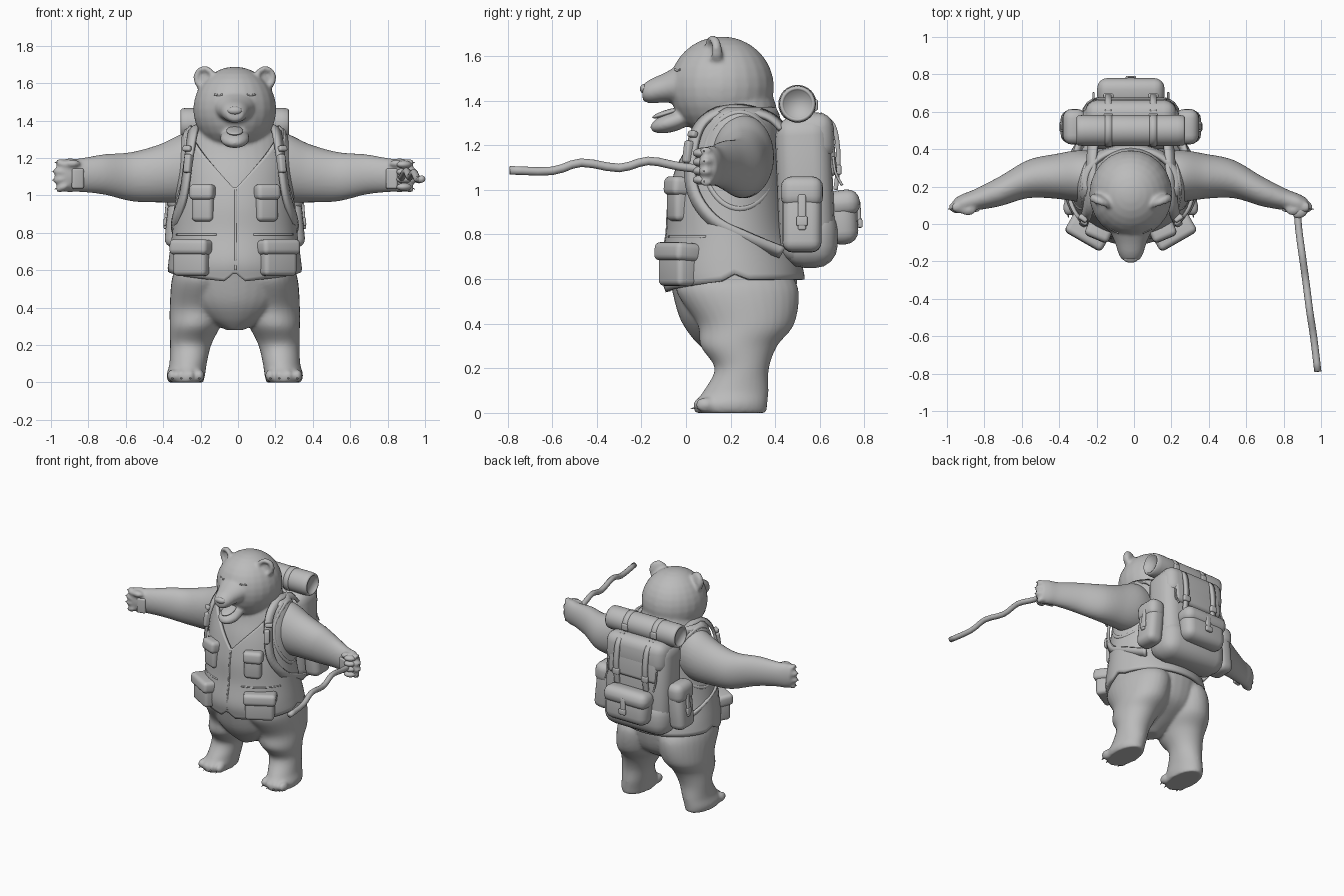
import bpy, bmesh, math
from mathutils import Vector, Matrix, Euler

old = bpy.data.objects.get("Cube")
if old:
    bpy.data.objects.remove(old, do_unlink=True)

grey = bpy.data.materials.new("plain grey")
grey.use_nodes = True
grey.diffuse_color = (0.5, 0.5, 0.5, 1)
grey.node_tree.nodes["Principled BSDF"].inputs["Base Color"].default_value = (0.5, 0.5, 0.5, 1)
MID = -0.017  # plane of symmetry


def make(name, bm, mirror=False):
    bmesh.ops.recalc_face_normals(bm, faces=bm.faces)
    for f in bm.faces:
        f.smooth = True
    mesh = bpy.data.meshes.new(name)
    bm.to_mesh(mesh)
    bm.free()
    mesh.materials.append(grey)
    ob = bpy.data.objects.new(name, mesh)
    ob.location.x = MID
    bpy.context.collection.objects.link(ob)
    if mirror:
        ob.modifiers.new("Mirror", 'MIRROR').use_mirror_merge = False
    return ob


def dense(rows, steps=6):
    # smooth resampling through a short list of key rows
    out = []
    for i in range(len(rows) - 1):
        a, b = rows[max(i - 1, 0)], rows[i]
        c, d = rows[i + 1], rows[min(i + 2, len(rows) - 1)]
        for k in range(steps):
            t = k / steps
            out.append(tuple(q + t * (r - p) / 2 + t * t * (p - 2.5 * q + 2 * r - s / 2)
                             + t ** 3 * (1.5 * (q - r) + (s - p) / 2)
                             for p, q, r, s in zip(a, b, c, d)))
    return out + [tuple(rows[-1])]


def loft(bm, rings):
    loops = [[bm.verts.new(p) for p in ring] for ring in rings]
    n = len(loops[0])
    for a, b in zip(loops, loops[1:]):
        for i in range(n):
            bm.faces.new((a[i], a[(i + 1) % n], b[(i + 1) % n], b[i]))
    bm.faces.new(loops[0])
    bm.faces.new(loops[-1])


def oval(centre, u, v, n=32):
    c, u, v = Vector(centre), Vector(u), Vector(v)
    return [c + u * math.cos(i * math.tau / n) + v * math.sin(i * math.tau / n) for i in range(n)]


def placed(loc, rot=(0, 0, 0), size=(1, 1, 1)):
    return Matrix.LocRotScale(Vector(loc), Euler(rot), Vector(size))


def ball(bm, loc, size, rot=(0, 0, 0)):
    bmesh.ops.create_uvsphere(bm, u_segments=24, v_segments=16, radius=1, matrix=placed(loc, rot, size))


def box(name, loc, size, rot=(0, 0, 0), bevel=0.02, mirror=False):
    bm = bmesh.new()
    bmesh.ops.create_cube(bm, size=1, matrix=placed((0, 0, 0), size=size))
    bmesh.ops.bevel(bm, geom=bm.edges[:], offset=bevel, segments=4, profile=0.5, affect='EDGES')
    bmesh.ops.transform(bm, matrix=placed(loc, rot), verts=bm.verts)
    return make(name, bm, mirror)


def tube(name, points, radius, mirror=False, closed=False):
    bm = bmesh.new()
    pts = [Vector(p) for p in points]
    rings = []
    for i, p in enumerate(pts):
        a, b = pts[max(i - 1, 0)], pts[min(i + 1, len(pts) - 1)]
        if closed and i in (0, len(pts) - 1):
            a, b = pts[-2], pts[1]
        q = (b - a).to_track_quat('Z', 'Y')
        rings.append(oval(p, q @ Vector((radius, 0, 0)), q @ Vector((0, radius, 0)), 12))
    loft(bm, rings)
    return make(name, bm, mirror)


def ribbon(name, points, width, mirror=False, core=(0, 0.22, 1.0), thick=0.02):
    bm = bmesh.new()
    pts = [Vector(p) for p in dense(points)]
    last = None
    for i, p in enumerate(pts):
        along = pts[min(i + 1, len(pts) - 1)] - pts[max(i - 1, 0)]
        side = along.cross(p - Vector(core)).normalized() * width / 2
        pair = bm.verts.new(p - side), bm.verts.new(p + side)
        if last:
            bm.faces.new((last[0], last[1], pair[1], pair[0]))
        last = pair
    ob = make(name, bm, mirror)
    m = ob.modifiers.new("Thickness", 'SOLIDIFY')
    m.thickness, m.offset = thick, 0
    return ob


# torso profile: height, centre y, half width, half depth
TORSO = dense([(.28, .15, .06, .08), (.34, .175, .18, .165), (.43, .21, .285, .255), (.56, .215, .338, .295),
               (.65, .205, .335, .3), (.8, .19, .315, .26), (.95, .185, .3, .245), (1.1, .195, .292, .225),
               (1.22, .21, .288, .2), (1.32, .22, .262, .185), (1.375, .22, .215, .16)])


def torso_at(z):
    for a, b in zip(TORSO, TORSO[1:]):
        if z <= b[0]:
            t = max(0, (z - a[0]) / (b[0] - a[0]))
            return [p + t * (q - p) for p, q in zip(a, b)]
    return TORSO[-1]


# furry body: torso, legs, arms and head fused into one skin
fur = bmesh.new()
loft(fur, [oval((0, cy, z), (rx - .015, 0, 0), (0, ry - .015, 0)) for z, cy, rx, ry in TORSO])
LEG = dense([(0, .262, .2, .093, .16), (.04, .262, .2, .103, .165), (.1, .25, .225, .1, .145),
             (.2, .236, .25, .11, .122), (.3, .212, .237, .136, .172), (.4, .188, .268, .16, .218),
             (.55, .165, .23, .172, .275), (.65, .15, .22, .15, .23)])
ARM = dense([(.12, .24, 1.16, .13, .165), (.26, .255, 1.15, .14, .185), (.4, .255, 1.118, .12, .156),
             (.55, .24, 1.1, .102, .132), (.7, .175, 1.112, .08, .108), (.83, .13, 1.108, .058, .09),
             (.9, .11, 1.108, .05, .09), (.945, .1, 1.105, .035, .068)])
SNOUT = [(.05, 1.475, .14, .125), (-.04, 1.47, .11, .085), (-.1, 1.457, .085, .066),
         (-.16, 1.442, .066, .054), (-.195, 1.435, .045, .036)]
for s in (-1, 1):
    loft(fur, [oval((s * x, y, z), (rx, 0, 0), (0, ry, 0)) for z, x, y, rx, ry in LEG])
    loft(fur, [oval((s * x, y, z), (0, ry, 0), (0, 0, rz)) for x, y, z, ry, rz in ARM])
    for k in range(4):
        off = abs(k - 1.5)
        ball(fur, (s * (.19 + .048 * k), .07 + .012 * off, .036), (.028, .045, .034))
        ball(fur, (s * (.935 - .012 * off), .09, 1.045 + .04 * k), (.046, .034, .023), (0, s * (.45 - .3 * k), 0))
    ball(fur, (s * .87, .075, 1.17), (.045, .03, .022))
    # ears
    bend = (math.pi / 2, 0, s * .35)
    ball(fur, (s * .16, .135, 1.615), (.058, .02, .062), (0, 0, s * .35))
    hoop = placed((s * .163, .12, 1.628), bend)
    for a in range(24):
        p = hoop @ Vector((.047 * math.cos(a * math.tau / 24), .05 * math.sin(a * math.tau / 24), 0))
        ball(fur, p, (.015, .022, .015))
ball(fur, (0, .16, 1.46), (.222, .235, .228))
ball(fur, (0, .215, 1.34), (.205, .195, .17))
loft(fur, [oval((0, y, z), (rx, 0, 0), (0, 0, rz)) for y, z, rx, rz in dense(SNOUT)])
ball(fur, (0, -.06, 1.305), (.08, .105, .044), (.3, 0, 0))
body = make("bear_body", fur)
m = body.modifiers.new("Fuse", 'REMESH')
m.mode, m.voxel_size, m.use_smooth_shade = 'VOXEL', 0.01, True
m = body.modifiers.new("Relax", 'SMOOTH')
m.factor, m.iterations = .5, 7

# nose, tongue, closed eyes
for name, loc, size, rot in (("nose", (0, -.185, 1.453), (.04, .022, .022), 0),
                             ("tongue", (0, -.085, 1.345), (.045, .07, .014), .3)):
    bm = bmesh.new()
    ball(bm, loc, size, (rot, 0, 0))
    make(name, bm)
tube("eyelid", dense([(.065, -.048, 1.54), (.085, -.039, 1.535), (.11, -.025, 1.54)]), .005, True)

# claws on hands and feet
bm = bmesh.new()
for k in range(4):
    off = abs(k - 1.5)
    bmesh.ops.create_cone(bm, cap_ends=True, segments=10, radius1=.011, radius2=.001, depth=.04,
                          matrix=placed((.966 - .014 * off, .08, 1.04 + .044 * k), (0, math.pi / 2 + .35 - .2 * k, 0)))
    bmesh.ops.create_cone(bm, cap_ends=True, segments=10, radius1=.012, radius2=.001, depth=.045,
                          matrix=placed((.19 + .048 * k, .036 + .012 * off, .023), (math.pi / 2 + .25, 0, 0)))
make("claws", bm, True)
box("palm_pad", (.84, .077, 1.09), (.065, .03, .11), (0, 0, -.25), .012, True)

# walking stick with gripping fingers
STICK = [(1.0, -.79, 1.088), (.977, -.6, 1.085), (.957, -.47, 1.122), (.935, -.3, 1.098),
         (.917, -.17, 1.13), (.898, -.03, 1.105), (.888, .1, 1.09)]
tube("walking_stick", dense(STICK, 3), .019)
bm = bmesh.new()
for k in range(4):
    ball(bm, (.905, .065, 1.045 + .04 * k), (.042, .032, .021), (0, 0, .5))
make("gripping_fingers", bm)

# vest shell with a V neck and a notched hem
bm = bmesh.new()
N, ROWS = 96, 30
cols = []
for i in range(N):
    th = (i + .5) / N * math.tau - math.pi
    a = abs(th)
    hem = .537 + .06 * min(1, a / 1.6) + .055 * max(0, 1 - a / .15) + .025 * max(0, 1 - abs(a - 1.6) / .2)
    top = min(1.365, 1.03 + .34 * math.sin(min(a, math.pi / 2)))
    col = []
    for j in range(ROWS + 1):
        z = hem + (top - hem) * j / ROWS
        _, cy, rx, ry = torso_at(z)
        col.append(bm.verts.new(((rx + .008) * math.sin(th), cy - (ry + .008) * math.cos(th), z)))
    cols.append(col)
for i in range(N):
    for j in range(ROWS):
        a, b = cols[i], cols[(i + 1) % N]
        bm.faces.new((a[j], b[j], b[j + 1], a[j + 1]))
vest = make("vest", bm)
m = vest.modifiers.new("Thickness", 'SOLIDIFY')
m.thickness, m.offset = .022, 0

# armhole trim, front zip edge and vest waist seam
trim = []
for i in range(49):
    a = i / 48 * math.tau
    y, z = .24 + .155 * math.cos(a), 1.13 + .215 * math.sin(a)
    _, cy, rx, ry = torso_at(z)
    trim.append((.01 + rx * math.sqrt(max(.05, 1 - ((y - cy) / ry) ** 2)), y, z))
tube("armhole_trim", trim, .014, True, True)
front = [(.004, torso_at(z)[1] - torso_at(z)[3] - .018, z) for z in (.6, .7, .8, .9, .97, 1.03)]
ribbon("front_zip_edge", front, .01, thick=.01)
_, cy, rx, ry = torso_at(.79)
seam = [((rx + .016) * math.sin(a / 10), cy - (ry + .016) * math.cos(a / 10), .79) for a in range(3, 13)]
tube("waist_seam", seam, .006, True)

# vest pockets: name, centre x, y, z, width, depth, height, turn
for name, x, y, z, w, d, h, turn in (("chest_pocket", .165, -.028, .945, .12, .09, .17, .4),
                                     ("hip_pocket", .222, -.03, .652, .2, .12, .165, .52)):
    box(name, (x, y, z), (w, d, h), (0, 0, turn), .026, True)
    box(name + "_flap", (x + .004, y - .006, z + h * .42), (w * 1.14, d * 1.12, h * .5), (-.08, 0, turn), .026, True)
box("shoulder_clip", (.25, .01, 1.17), (.04, .04, .1), (-.15, 0, .6), .012, True)
box("shoulder_buckle", (.255, .03, 1.25), (.05, .03, .03), (-.3, 0, .6), .01, True)

# shoulder straps of the backpack
ribbon("shoulder_strap", [(.2, .43, 1.28), (.208, .36, 1.335), (.215, .2, 1.365), (.23, .075, 1.305),
                          (.25, .025, 1.17), (.275, .03, 1.0), (.315, .12, .865), (.315, .27, .785),
                          (.27, .43, .72)], .055, True)

# backpack: main bag, lid, bottom and pockets
box("pack_body", (0, .535, 1.0), (.52, .25, .66), (.04, 0, 0), .085)
box("pack_bottom", (0, .555, .785), (.53, .25, .27), (0, 0, 0), .1)
box("pack_lid", (0, .56, 1.235), (.49, .21, .22), (.06, 0, 0), .07)
box("pack_lid_flap", (0, .638, 1.18), (.4, .06, .24), (.1, 0, 0), .028)
box("back_pocket", (0, .7, .865), (.34, .14, .22), (.05, 0, 0), .06)
box("back_pocket_flap", (0, .705, .94), (.36, .15, .12), (.1, 0, 0), .055)
box("back_pocket_strap", (0, .775, .89), (.04, .02, .12), (.05, 0, 0), .008)
box("back_pocket_buckle", (0, .782, .85), (.055, .02, .04), (.05, 0, 0), .008)
box("side_pocket", (.305, .52, .865), (.12, .175, .29), (0, -.1, 0), .045, True)
box("side_pocket_flap", (.302, .52, .99), (.125, .19, .14), (0, -.06, 0), .05, True)
box("side_pocket_strap", (.366, .52, .9), (.018, .035, .16), (0, -.08, 0), .007, True)
box("side_pocket_buckle", (.371, .52, .86), (.02, .05, .045), (0, -.08, 0), .008, True)
ribbon("lid_strap", [(.12, .6, 1.34), (.12, .66, 1.29), (.12, .682, 1.18), (.12, .68, 1.08), (.12, .67, 1.0)],
       .035, True, (.12, .4, 1.1))
box("lid_buckle", (.12, .685, 1.09), (.055, .025, .045), (0, 0, 0), .009, True)
tube("loose_cord", dense([(.2, .66, 1.15), (.2, .67, 1.08), (.2, .7, 1.02)]), .006, True)

# bedroll with strapped bands and shallow ends
bm = bmesh.new()
half = [(.272, .06), (.285, .064), (.29, .072), (.28, .08), (.25, .083), (.15, .083), (.12, .078), (.09, .083)]
rows = [(-x, r) for x, r in half] + half[::-1]
loft(bm, [oval((x, .5, 1.385), (0, r, 0), (0, 0, r)) for x, r in rows])
make("bedroll", bm)
bm = bmesh.new()
loft(bm, [oval((x, .5, 1.385), (0, r, 0), (0, 0, r)) for x, r in ((.1, .076), (.102, .086), (.138, .086), (.14, .076))])
make("bedroll_band", bm, True)
box("bedroll_buckle", (.12, .582, 1.38), (.05, .02, .05), (0, 0, 0), .009, True)
